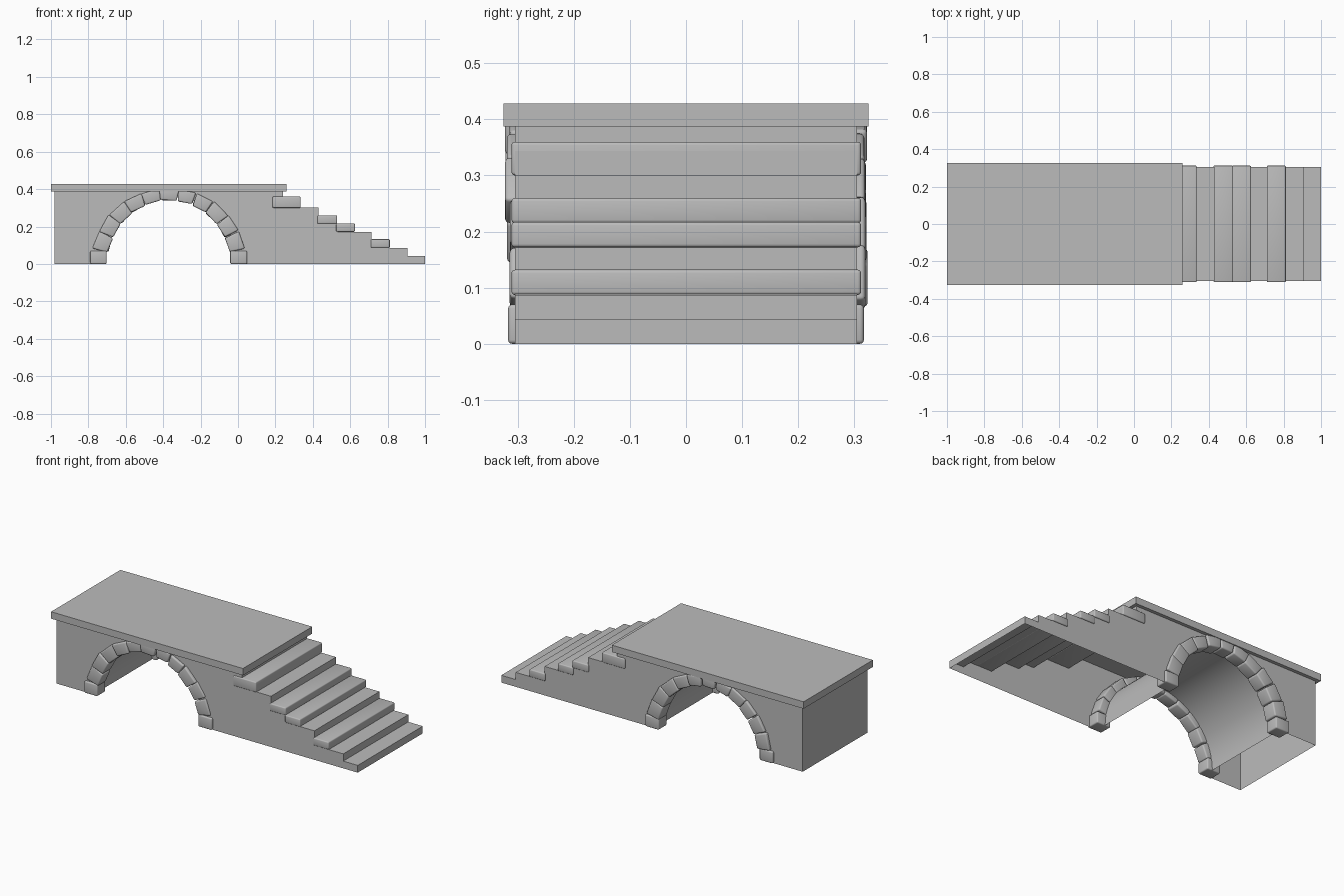
import bpy, bmesh, math, random
from mathutils import Vector, Matrix

random.seed(4)
if "Cube" in bpy.data.objects:
    bpy.data.objects.remove(bpy.data.objects["Cube"], do_unlink=True)

stone = bpy.data.materials.new("grey_stone")
stone.use_nodes = True
GREY = (0.5, 0.5, 0.5, 1)
stone.diffuse_color = GREY
stone.node_tree.nodes["Principled BSDF"].inputs["Base Color"].default_value = GREY

ARCH_X, ARCH_R = -0.37, 0.365
HALF_W = 0.305
STEP_H, STEP_D = 0.043, 0.095
DECK_Z = 9 * STEP_H


def add_object(name, bm, smooth=False):
    mesh = bpy.data.meshes.new(name)
    bm.to_mesh(mesh)
    bm.free()
    mesh.materials.append(stone)
    ob = bpy.data.objects.new(name, mesh)
    bpy.context.collection.objects.link(ob)
    if smooth:
        bpy.ops.object.select_all(action='DESELECT')
        ob.select_set(True)
        bpy.context.view_layer.objects.active = ob
        bpy.ops.object.shade_smooth_by_angle(angle=math.radians(40))
    return ob


def block(name, lo, hi, bevel=0.0):
    bm = bmesh.new()
    bmesh.ops.create_cube(bm, size=1)
    lo, hi = Vector(lo), Vector(hi)
    for v in bm.verts:
        v.co = Vector([(a + b) / 2 + c * (b - a) for a, b, c in zip(lo, hi, v.co)])
    if bevel:
        bmesh.ops.bevel(bm, geom=bm.edges[:], offset=bevel, segments=3,
                        profile=0.5, affect='EDGES')
    return add_object(name, bm, bevel > 0)


# Hollow body: side profile with the stairs and the arch, open underneath
profile = [(-0.98, 0), (-0.98, DECK_Z), (0.24, DECK_Z)]
for i in range(8, 0, -1):
    x = 1 - i * STEP_D
    profile += [(x, i * STEP_H), (x + STEP_D, i * STEP_H)]
profile.append((1, 0))
SEG = 40
for i in range(SEG + 1):
    a = math.pi * i / SEG
    profile.append((ARCH_X + ARCH_R * math.cos(a), ARCH_R * math.sin(a)))

bm = bmesh.new()
front = [bm.verts.new((x, -HALF_W, z)) for x, z in profile]
back = [bm.verts.new((x, HALF_W, z)) for x, z in profile]
bm.faces.new(front)
bm.faces.new(back[::-1])
for i in range(len(profile)):
    j = (i + 1) % len(profile)
    za, zb = profile[i][1], profile[j][1]
    on_ground = max(za, zb) < 1e-5
    under_deck = min(za, zb) > DECK_Z - 1e-5
    if not on_ground and not under_deck:
        bm.faces.new((front[i], back[i], back[j], front[j]))
bmesh.ops.recalc_face_normals(bm, faces=bm.faces[:])
add_object("bridge_body", bm, True)

# Deck slab
block("deck_slab", (-1, -0.325, DECK_Z), (0.26, 0.325, 0.428))

# Rounded full-width blocks on some of the steps
for n, (x0, x1, z0, z1) in enumerate([(0.185, 0.335, 0.30, 0.36),
                                      (0.425, 0.53, 0.215, 0.26),
                                      (0.525, 0.625, 0.172, 0.217),
                                      (0.71, 0.812, 0.087, 0.132)]):
    block(f"step_block_{n + 1}", (x0, -0.311, z0), (x1, 0.312, z1), 0.006)


# Arch stones: wedges around each mouth of the tunnel
def arch_stone(name, angle, side, length, depth, out, tilt):
    bm = bmesh.new()
    bmesh.ops.create_cube(bm, size=1)
    for v in bm.verts:
        taper = 1 + 0.22 * v.co.x
        v.co = Vector((v.co.x * depth, v.co.y * (out - 0.24),
                       v.co.z * length * taper))
    bmesh.ops.bevel(bm, geom=bm.edges[:], offset=0.008, segments=3,
                    profile=0.5, affect='EDGES')
    spot = Vector((ARCH_X + 0.37 * math.cos(angle), side * (out + 0.24) / 2,
                   0.37 * math.sin(angle)))
    bm.transform(Matrix.Translation(spot) @ Matrix.Rotation(-angle + tilt, 4, 'Y'))
    add_object(name, bm, True)


for side, label in ((-1, "front"), (1, "back")):
    for x0, x1, end in ((-0.79, -0.703, "right"), (-0.042, 0.048, "left")):
        y0, y1 = sorted((side * 0.24, side * 0.317))
        block(f"{label}_arch_foot_{end}", (x0, y0, 0), (x1, y1, 0.07), 0.007)
    for k in range(11):
        angle = math.radians(18 + k * 14.4)
        crown = math.sin(angle) ** 4
        arch_stone(f"{label}_arch_stone_{k + 1}", angle, side,
                   random.uniform(0.084, 0.098),
                   0.082 - 0.022 * crown,
                   random.uniform(0.313, 0.325),
                   random.uniform(-0.1, 0.1))
